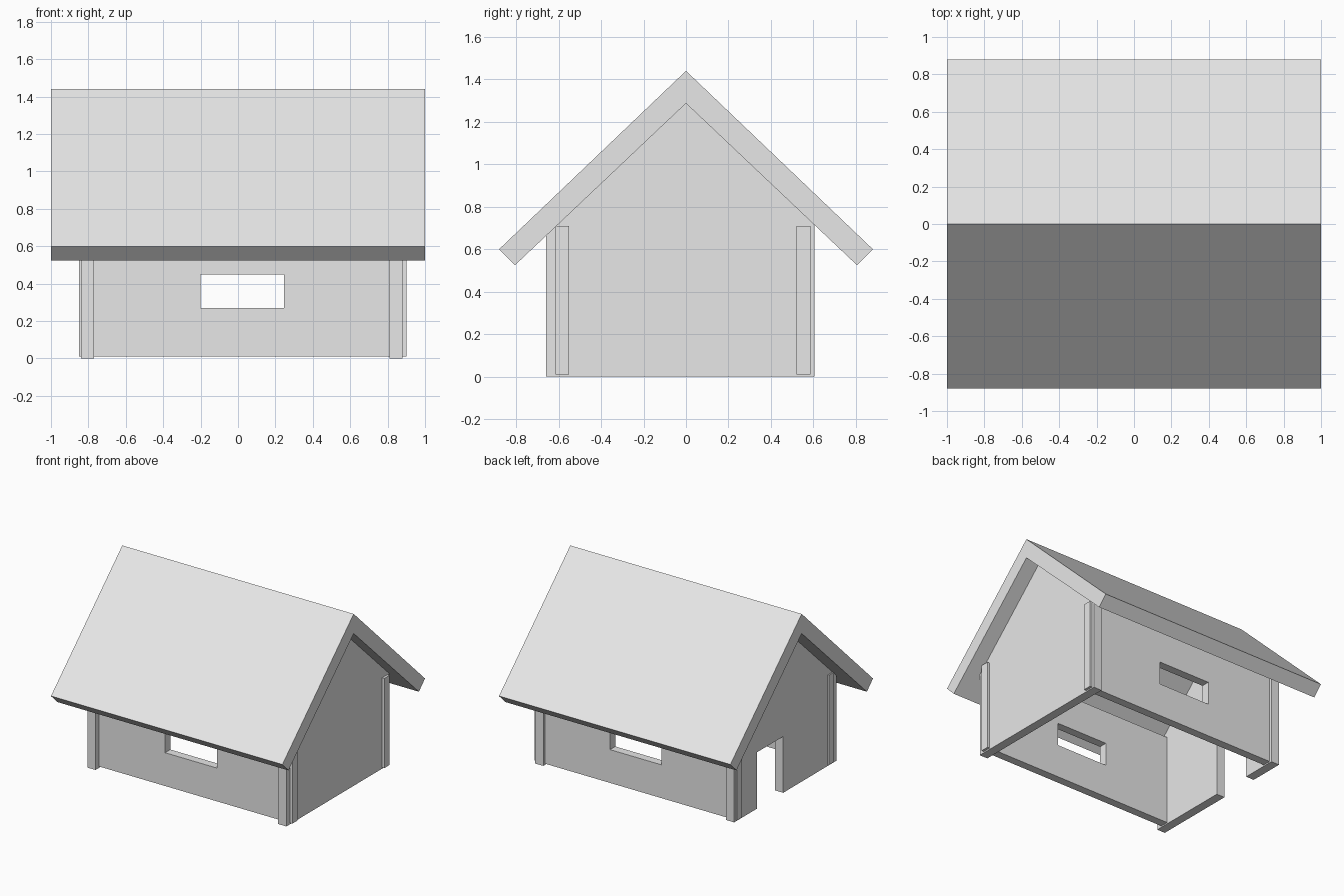
import bpy
import bmesh

if "Cube" in bpy.data.objects:
    bpy.data.objects.remove(bpy.data.objects["Cube"])

# One plain material for the whole house
GREY = (0.8, 0.8, 0.8, 1.0)
grey = bpy.data.materials.new("light_grey")
grey.use_nodes = True
grey.diffuse_color = GREY
grey.node_tree.nodes["Principled BSDF"].inputs["Base Color"].default_value = GREY


def prism(name, profile, x0, x1):
    """Extrude a (y, z) profile along x from x0 to x1."""
    bm = bmesh.new()
    face = bm.faces.new([bm.verts.new((x0, y, z)) for y, z in profile])
    result = bmesh.ops.extrude_face_region(bm, geom=[face])
    moved = [v for v in result["geom"] if isinstance(v, bmesh.types.BMVert)]
    bmesh.ops.translate(bm, verts=moved, vec=(x1 - x0, 0, 0))
    bmesh.ops.recalc_face_normals(bm, faces=bm.faces)
    mesh = bpy.data.meshes.new(name)
    bm.to_mesh(mesh)
    bm.free()
    mesh.materials.append(grey)
    obj = bpy.data.objects.new(name, mesh)
    bpy.context.collection.objects.link(obj)
    return obj


def rect(y0, y1, z0, z1):
    return [(y0, z0), (y1, z0), (y1, z1), (y0, z1)]


def cut(obj, cutter):
    """Cut an opening and discard the cutter."""
    mod = obj.modifiers.new("opening", 'BOOLEAN')
    mod.operation = 'DIFFERENCE'
    mod.solver = 'EXACT'
    mod.object = cutter
    bpy.context.view_layer.objects.active = obj
    bpy.ops.object.modifier_apply(modifier=mod.name)
    bpy.data.objects.remove(cutter)


# Pitched roof slab with square-cut eaves
RIDGE_IN, EAVE_Y, EAVE_Z = 1.287, 0.805, 0.525
prism("roof", [(-0.88, 0.6), (0, 1.44), (0.88, 0.6),
               (EAVE_Y, EAVE_Z), (0, RIDGE_IN), (-EAVE_Y, EAVE_Z)], -1, 1)


def under_roof(y):
    return RIDGE_IN - abs(y) * (RIDGE_IN - EAVE_Z) / EAVE_Y


# Gable walls, reaching past the long walls at the corners
Y0, Y1 = -0.66, 0.605
gable = [(Y0, 0), (Y1, 0), (Y1, under_roof(Y1)), (0, RIDGE_IN), (Y0, under_roof(Y0))]
prism("left_gable_wall", gable, 0.81, 0.88)
door_wall = prism("right_gable_wall", gable, -0.84, -0.77)
cut(door_wall, prism("door_cutter", rect(0.0, 0.325, -0.1, 0.44), -0.95, -0.65))

# Long walls with a window each, crossing the gable walls at the corners
for name, y0, y1 in (("front_wall", -0.615, -0.55), ("back_wall", 0.52, 0.585)):
    wall = prism(name, rect(y0, y1, 0.01, 0.71), -0.85, 0.9)
    cut(wall, prism("window_cutter", rect(y0 - 0.1, y1 + 0.1, 0.27, 0.45), -0.2, 0.247))
